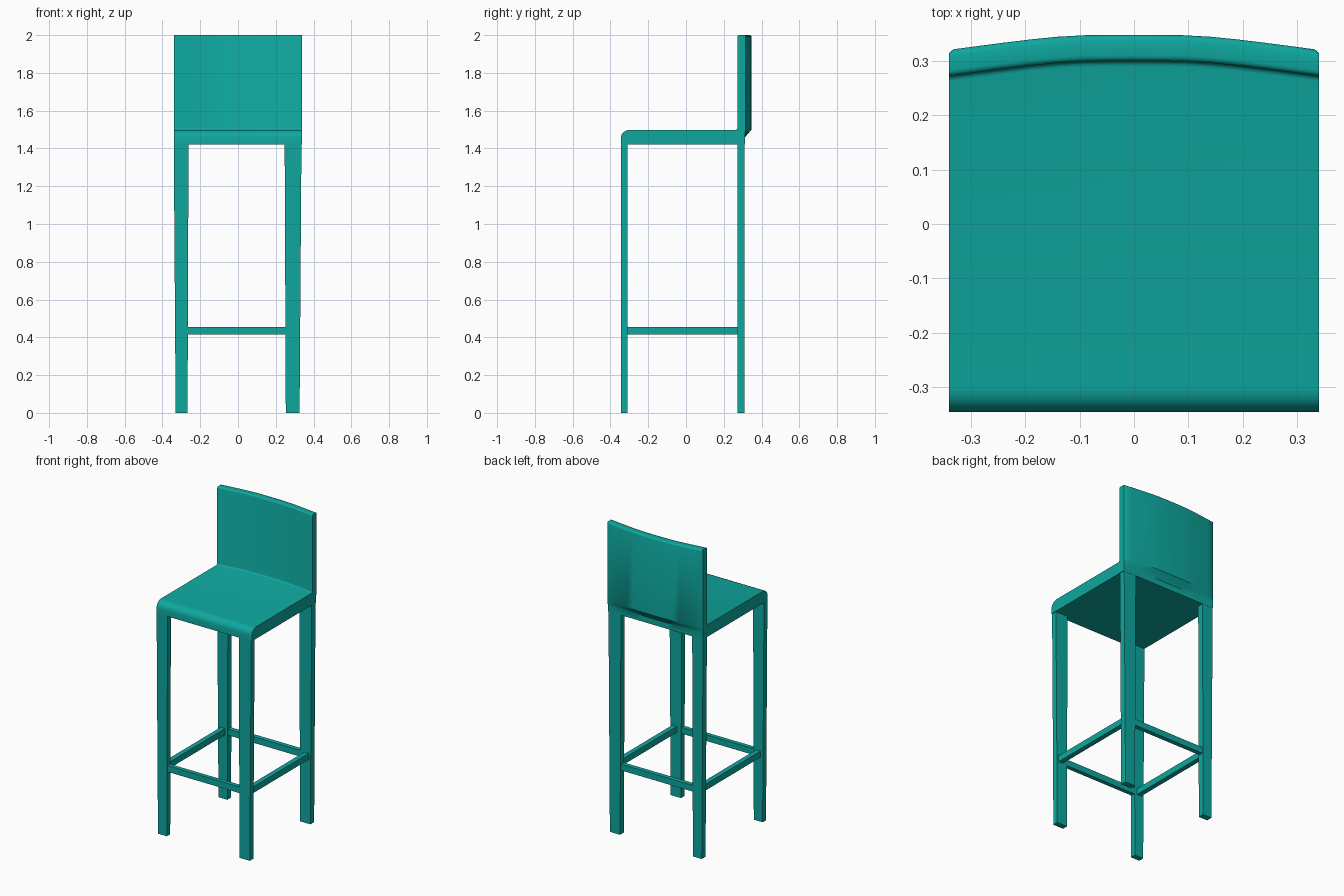
import bpy, bmesh, math

if "Cube" in bpy.data.objects:
    bpy.data.objects.remove(bpy.data.objects["Cube"])

teal = bpy.data.materials.new("teal")
teal.diffuse_color = (0.0044, 0.39, 0.345, 1)
teal.use_nodes = True
teal.node_tree.nodes["Principled BSDF"].inputs["Base Color"].default_value = teal.diffuse_color


def finish(bm, name, smooth=False):
    bmesh.ops.recalc_face_normals(bm, faces=bm.faces[:])
    mesh = bpy.data.meshes.new(name)
    bm.to_mesh(mesh)
    bm.free()
    mesh.materials.append(teal)
    ob = bpy.data.objects.new(name, mesh)
    bpy.context.collection.objects.link(ob)
    if smooth:
        bpy.ops.object.select_all(action='DESELECT')
        ob.select_set(True)
        bpy.context.view_layer.objects.active = ob
        bpy.ops.object.shade_smooth_by_angle(angle=math.radians(35))
    return ob


def loft(rings, name, smooth=False):
    """Skin a list of closed rings and cap both ends."""
    bm = bmesh.new()
    vr = [[bm.verts.new(p) for p in r] for r in rings]
    n = len(vr[0])
    for a, b in zip(vr, vr[1:]):
        for i in range(n):
            j = (i + 1) % n
            bm.faces.new((a[i], a[j], b[j], b[i]))
    bm.faces.new(vr[0])
    bm.faces.new(vr[-1])
    return finish(bm, name, smooth)


def rect(x0, x1, y0, y1, z):
    return [(x0, y0, z), (x1, y0, z), (x1, y1, z), (x0, y1, z)]


def box(name, x0, x1, y0, y1, z0, z1):
    loft([rect(x0, x1, y0, y1, z0), rect(x0, x1, y0, y1, z1)], name)


def arc(cy, cz, ry, rz, a0, a1, n):
    return [(cy + ry * math.cos(math.radians(a0 + (a1 - a0) * i / n)),
             cz + rz * math.sin(math.radians(a0 + (a1 - a0) * i / n))) for i in range(n + 1)]


# seat and curved backrest: L-shaped side profile swept across the width
def profile(bow):
    p = [(0.312, 1.42), (-0.345, 1.42)]
    p += arc(-0.30, 1.455, 0.045, 0.043, 180, 90, 5)           # rounded front edge
    p += arc(0.262 + bow, 1.508, 0.01, 0.01, -90, 0, 3)        # fillet at the back
    p += arc(0.282 + bow, 1.99, 0.010, 0.010, 180, 90, 3)      # top edge
    p += arc(0.308 + bow, 1.99, 0.012, 0.010, 90, 0, 3)
    p += [(0.320 + bow, 1.50), (0.313 + bow * 0.55, 1.478), (0.312, 1.458)]
    return p


half = [(0.332, 0.0009), (0.29, 0.0065), (0.24, 0.0130), (0.19, 0.0190),
        (0.14, 0.0240), (0.09, 0.0268)]
columns = [(-x, b) for x, b in half] + [(0, 0.0275)] + [(x, b) for x, b in reversed(half)]
rings = [[(x, y, z) for y, z in profile(b)] for x, b in columns]


# end columns, with the back corner slightly eased
def end_ring(x):
    return [(x, min(y, 0.314), z) for y, z in profile(0.0)]


loft([end_ring(-0.34)] + rings + [end_ring(0.34)], "seat_and_backrest", True)

# tapered legs: (top outer, top inner, bottom outer, bottom inner)
sides = {"left": (-0.340, -0.262, -0.330, -0.267),
         "right": (0.336, 0.247, 0.326, 0.253)}
depths = {"front": (-0.345, -0.310), "back": (0.272, 0.311)}
for s, (to, ti, bo, bi) in sides.items():
    for d, (y0, y1) in depths.items():
        loft([rect(bo, bi, y0, y1, 0), rect(to, ti, y0, y1, 1.425)], f"{d}_{s}_leg")

# footrest rails between the legs
Z0, Z1 = 0.415, 0.455
box("front_rail", -0.275, 0.265, -0.341, -0.314, Z0, Z1)
box("back_rail", -0.275, 0.265, 0.277, 0.306, Z0, Z1)
box("left_rail", -0.315, -0.283, -0.32, 0.28, Z0, Z1)
box("right_rail", 0.283, 0.315, -0.32, 0.28, Z0, Z1)
